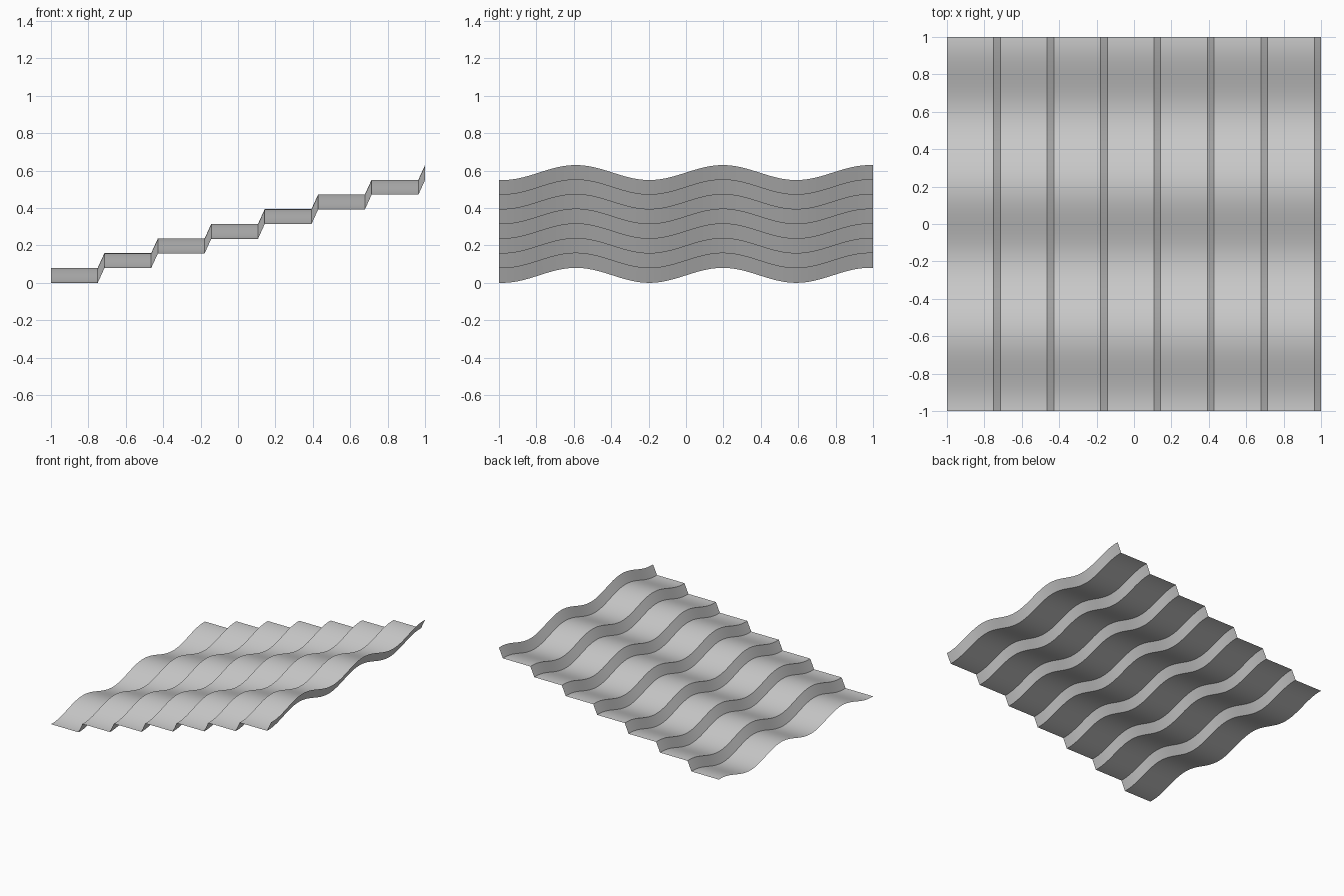
import bpy
import bmesh
import math

STEPS = 7
PITCH = 2 / STEPS      # run of one step
TREAD = 0.25           # flat part of each step
RISE = 0.0785          # height gained per step
WAVE = 0.04            # ripple amplitude
FREQ = 8               # ripple angular frequency

default = bpy.data.objects.get("Cube")
if default:
    bpy.data.objects.remove(default, do_unlink=True)

# Grey sheet material
grey = bpy.data.materials.new("light grey")
grey.use_nodes = True
colour = (0.6, 0.6, 0.6, 1)
grey.diffuse_color = colour
grey.node_tree.nodes["Principled BSDF"].inputs["Base Color"].default_value = colour

# Flat grid: two columns per step (tread and riser), fine rows along the ripple
bm = bmesh.new()
bmesh.ops.create_grid(bm, x_segments=2 * STEPS, y_segments=120, size=1)

# Fold the columns into treads and risers, then ripple the rows
for v in bm.verts:
    column = round((v.co.x + 1) * STEPS)
    step, on_tread_end = divmod(column, 2)
    v.co.x = -1 + step * PITCH + on_tread_end * TREAD
    v.co.z = step * RISE + WAVE * (1 + math.sin(FREQ * v.co.y))

mesh = bpy.data.meshes.new("stepped_wavy_sheet")
bm.to_mesh(mesh)
bm.free()
mesh.materials.append(grey)

sheet = bpy.data.objects.new("stepped_wavy_sheet", mesh)
bpy.context.collection.objects.link(sheet)

# Smooth ripples, sharp folds
bpy.ops.object.select_all(action="DESELECT")
sheet.select_set(True)
bpy.context.view_layer.objects.active = sheet
bpy.ops.object.shade_smooth_by_angle(angle=math.radians(30))
